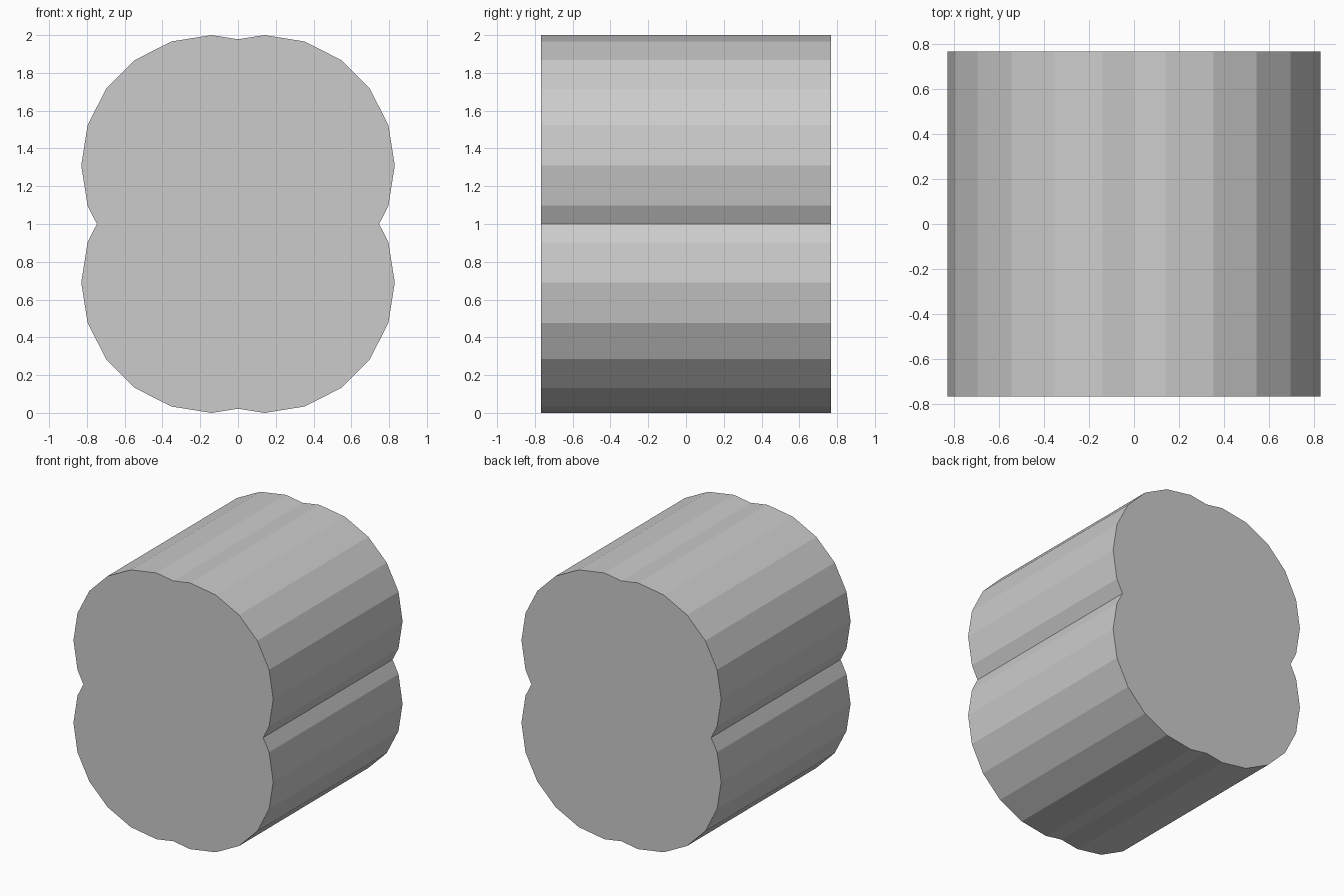
import bpy, bmesh
from math import sin, cos, radians

if "Cube" in bpy.data.objects:
    bpy.data.objects.remove(bpy.data.objects["Cube"])

R, CX, CZ, HALF_Y = 0.69, 0.14, 0.31, 0.768

# Upper right quarter of the four-lobed outline: 20-sided arc between the notches
quarter = [(CX + R * cos(radians(a)), CZ + R * sin(radians(a))) for a in range(-18, 91, 18)]
right_notch, top_notch = (0.747, 0.0), (0.0, 0.978)

# Mirror the quarter around the centre, adding the notch points between lobes
outline = [right_notch] + quarter + [top_notch]
outline += [(-x, z) for x, z in reversed(quarter)] + [(-right_notch[0], 0.0)]
outline += [(-x, -z) for x, z in quarter] + [(0.0, -top_notch[1])]
outline += [(x, -z) for x, z in reversed(quarter)]

# Lobed block: the outline extruded from front to back
bm = bmesh.new()
face = bm.faces.new([bm.verts.new((x, -HALF_Y, z + 1)) for x, z in outline])
ext = bmesh.ops.extrude_face_region(bm, geom=[face], use_keep_orig=True)
moved = [v for v in ext["geom"] if isinstance(v, bmesh.types.BMVert)]
bmesh.ops.translate(bm, verts=moved, vec=(0, 2 * HALF_Y, 0))
bmesh.ops.recalc_face_normals(bm, faces=bm.faces)

mesh = bpy.data.meshes.new("lobed_block")
bm.to_mesh(mesh)
bm.free()
bpy.context.collection.objects.link(bpy.data.objects.new("lobed_block", mesh))
